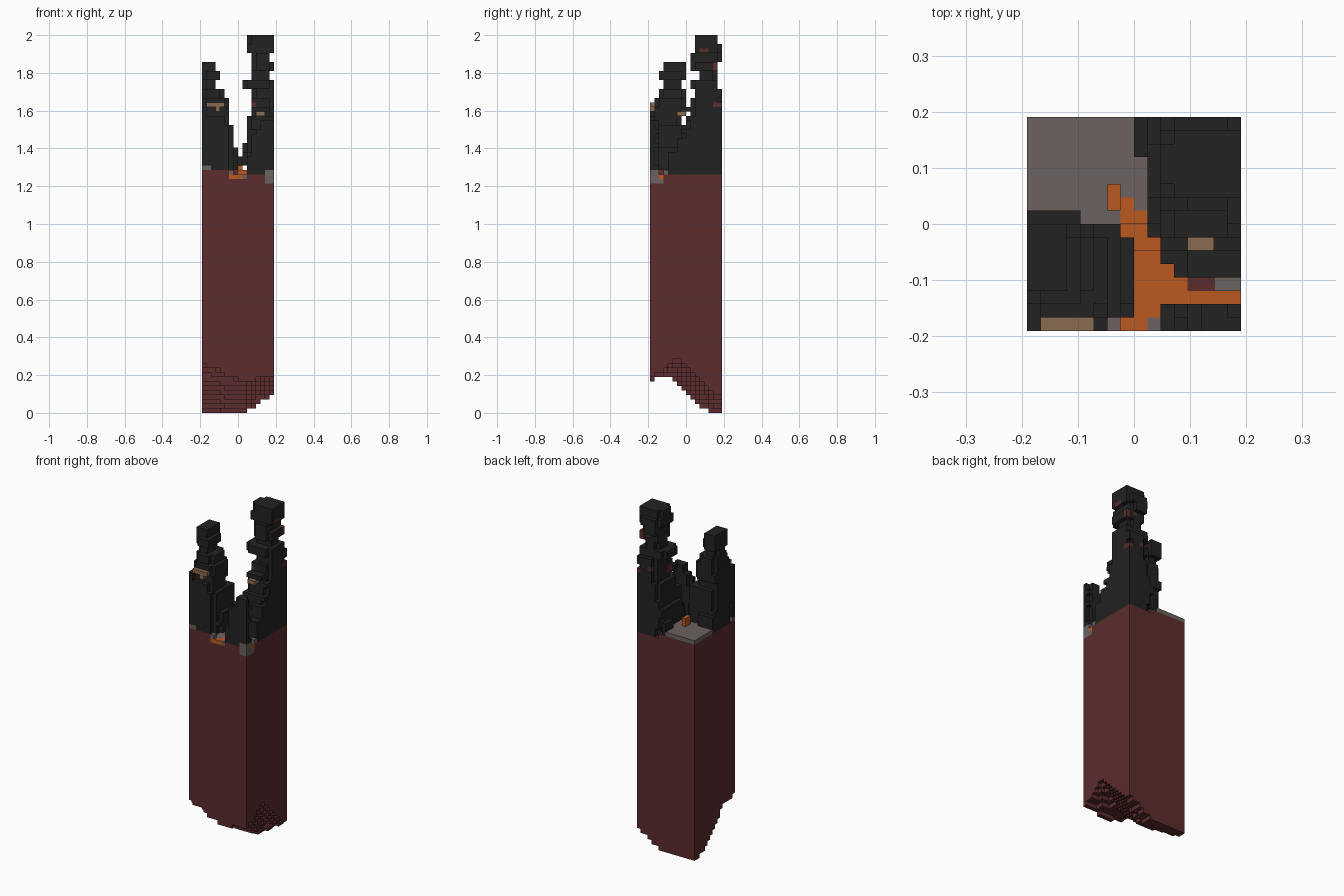
import bpy
import bmesh
import random
from mathutils import Vector

random.seed(7)
if "Cube" in bpy.data.objects:
    bpy.data.objects.remove(bpy.data.objects["Cube"], do_unlink=True)

SIZE = 16          # cells across the plan
TALL = 84          # cells from bottom to top
UNIT = 2 / TALL    # edge length of one cell


def make_material(name, rgb):
    mat = bpy.data.materials.new(name)
    mat.use_nodes = True
    color = (*rgb, 1)
    mat.diffuse_color = color
    mat.node_tree.nodes["Principled BSDF"].inputs["Base Color"].default_value = color
    return mat


dark_red = make_material("dark_red_stone", (.107, .025, .026))
charcoal = make_material("charcoal_rock", (.016, .016, .016))
ash_grey = make_material("ash_grey", (.147, .122, .117))
orange = make_material("molten_orange", (.5, .102, .016))
tan = make_material("tan_wood", (.25, .147, .08))

# Every occupied cell maps to the part that owns it; later parts overwrite
cells = {}
parts = {
    "stone_column": dark_red,
    "ash_floor": ash_grey,
    "lava_channel": orange,
    "tall_spire": charcoal,
    "short_spire": charcoal,
    "corner_crag": charcoal,
    "wood_shelves": tan,
    "red_embers": dark_red,
}


def box(part, x, y, z):
    for i in range(*x):
        for j in range(*y):
            for k in range(*z):
                cells[i, j, k] = part


def clear(x, y, z):
    for i in range(*x):
        for j in range(*y):
            for k in range(*z):
                cells.pop((i, j, k), None)


def stack(part, top, bands):
    """Stack slabs upwards, nibbling the free corners of each two-cell course."""
    for n, (z0, x0, x1, y0, y1) in enumerate(bands):
        z1 = bands[n + 1][0] if n + 1 < len(bands) else top
        box(part, (x0, x1), (y0, y1), (z0, z1))
        for k in range(z0, z1, 2):
            for i in (x0, x1 - 1):
                for j in (y0, y1 - 1):
                    on_rim = i in (0, SIZE - 1) and j in (0, SIZE - 1)
                    if random.random() < .6 and not (on_rim and k < 68):
                        clear((i, i + 1), (j, j + 1), (k, min(k + 2, z1)))


# Column with a broken underside, blended across three profiles from front to back
left = (11, 10, 10, 10, 10, 9, 7, 6, 5, 4, 3, 2, 1, 1, 0, 0)
middle = (7, 8, 8, 8, 8, 7, 6, 5, 4, 3, 2, 1, 1, 0, 0, 0)
right = (8, 9, 9, 10, 11, 12, 12, 11, 10, 9, 8, 7, 6, 5, 4, 4)
for j in range(SIZE):
    for i in range(SIZE):
        if i < 9:
            low = left[j] + (middle[j] - left[j]) * i / 8
        else:
            low = middle[j] + (right[j] - middle[j]) * (i - 9) / 6
        box("stone_column", (i, i + 1), (j, j + 1), (round(low), 54))

# Ash floor at the rear, with a sunken bed towards the front
box("ash_floor", (0, 9), (8, SIZE), (54, 55))
box("ash_floor", (0, 2), (0, 1), (54, 55))
clear((6, SIZE), (0, 6), (53, 54))
box("ash_floor", (6, 10), (0, 8), (52, 53))
box("ash_floor", (14, SIZE), (0, 3), (51, 54))
box("ash_floor", (14, SIZE), (3, 6), (53, 54))
box("ash_floor", (6, 7), (0, 1), (53, 54))

# Tall spire, anchored on the rear corner
stack("tall_spire", 84, [
    (53, 10, 16, 4, 16), (55, 9, 16, 6, 16), (58, 9, 16, 7, 16),
    (60, 10, 16, 7, 16), (63, 10, 16, 8, 16), (66, 11, 16, 9, 16),
    (70, 11, 16, 10, 16), (72, 9, 16, 9, 15), (74, 11, 15, 11, 15),
    (76, 11, 16, 9, 15), (78, 11, 15, 9, 16), (80, 10, 16, 10, 16),
    (82, 10, 16, 10, 15)])
box("tall_spire", (8, 9), (13, SIZE), (54, 57))
box("tall_spire", (12, SIZE), (4, 8), (54, 58))
box("tall_spire", (12, SIZE), (6, 8), (58, 61))

# Short spire, anchored on the front corner
stack("short_spire", 78, [
    (54, 0, 8, 1, 8), (57, 0, 8, 1, 8), (59, 0, 7, 0, 8),
    (62, 0, 7, 0, 8), (64, 0, 6, 0, 7), (66, 0, 6, 1, 8),
    (70, 0, 5, 2, 8), (72, 0, 3, 3, 7), (74, 0, 4, 2, 8),
    (76, 0, 3, 3, 8)])
box("short_spire", (0, 4), (7, 9), (54, 58))
box("short_spire", (2, 6), (0, 1), (54, 60))
box("short_spire", (0, 2), (0, 1), (55, 60))
box("short_spire", (0, 1), (0, 2), (66, 68))

# Low crag on the remaining front corner
stack("corner_crag", 65, [
    (53, 9, 16, 0, 2), (57, 10, 16, 0, 2),
    (60, 11, 16, 0, 2), (63, 12, 16, 0, 2)])
box("ash_floor", (14, SIZE), (0, 2), (51, 54))

# Lava winding through the bed: one span of cells per row from the front
spans = ((7, 9), (8, 10), (8, 16), (8, 12), (8, 11), (8, 10), (8, 10),
         (7, 9), (7, 9), (7, 8), (6, 7))
for j, span in enumerate(spans):
    level = 52 if j < 6 else 53
    clear(span, (j, j + 1), (level, 62))
    box("lava_channel", span, (j, j + 1), (level, level + 1))
    if j > 7:
        box("lava_channel", span, (j, j + 1), (54, 55))
box("lava_channel", (6, 7), (9, 11), (54, 57))
box("lava_channel", (6, 9), (0, 1), (52, 53))

# Wooden shelves growing out of the spires
box("wood_shelves", (1, 5), (0, 1), (68, 69))
box("wood_shelves", (3, 4), (0, 1), (67, 68))
box("wood_shelves", (12, 14), (6, 8), (66, 67))
box("tall_spire", (11, 15), (7, 9), (67, 68))

# Ember specks in the tall spire
box("red_embers", (11, 12), (9, 11), (67, 69))
box("red_embers", (11, 12), (11, 12), (76, 77))
box("red_embers", (15, 16), (14, 15), (76, 78))
box("red_embers", (15, 16), (14, 16), (68, 69))
box("red_embers", (15, 16), (11, 13), (80, 81))
box("red_embers", (12, 13), (15, 16), (69, 70))
box("red_embers", (13, 14), (14, 15), (77, 78))


def build(part, mat):
    """Skin the exposed sides of one part's cells and merge flat regions."""
    bm = bmesh.new()
    verts = {}

    def corner(c):
        key = tuple(c)
        if key not in verts:
            x, y, z = key
            verts[key] = bm.verts.new(((x - SIZE / 2) * UNIT, (y - SIZE / 2) * UNIT, z * UNIT))
        return verts[key]

    for cell, owner in cells.items():
        if owner != part:
            continue
        for axis in range(3):
            for side in (0, 1):
                beside = list(cell)
                beside[axis] += 1 if side else -1
                if tuple(beside) in cells:
                    continue
                u, v = (axis + 1) % 3, (axis + 2) % 3
                ring = []
                for a, b in ((0, 0), (1, 0), (1, 1), (0, 1)):
                    c = list(cell)
                    c[axis] += side
                    c[u] += a
                    c[v] += b
                    ring.append(corner(c))
                bm.faces.new(ring if side else ring[::-1])
    bmesh.ops.dissolve_limit(bm, angle_limit=.01, verts=bm.verts, edges=bm.edges)
    mesh = bpy.data.meshes.new(part)
    bm.to_mesh(mesh)
    bm.free()
    mesh.materials.append(mat)
    bpy.context.collection.objects.link(bpy.data.objects.new(part, mesh))


for part, mat in parts.items():
    build(part, mat)
